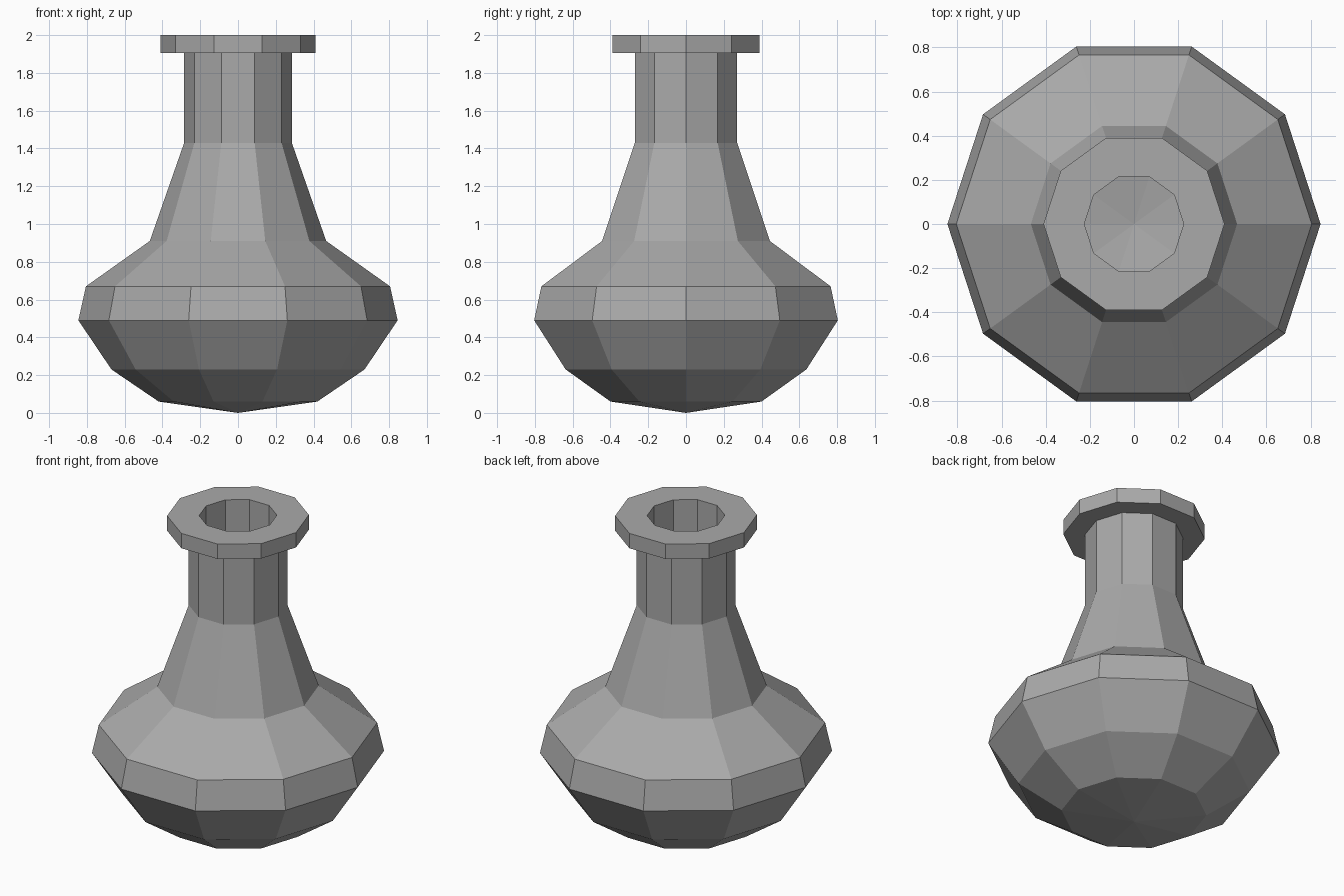
import bpy
import bmesh
from math import cos, sin, tau

SIDES = 10

cube = bpy.data.objects.get("Cube")
if cube:
    bpy.data.objects.remove(cube, do_unlink=True)


def make_material(name, color):
    mat = bpy.data.materials.new(name)
    mat.use_nodes = True
    mat.diffuse_color = color
    mat.node_tree.nodes["Principled BSDF"].inputs["Base Color"].default_value = color
    return mat


def lathe(name, profile, mat):
    """Revolve (radius, height) points; a radius of zero becomes a single tip."""
    bm = bmesh.new()
    rings = []
    for r, z in profile:
        if r == 0:
            rings.append([bm.verts.new((0, 0, z))] * SIDES)
        else:
            rings.append([bm.verts.new((r * cos(tau * i / SIDES), r * sin(tau * i / SIDES), z))
                          for i in range(SIDES)])
    for low, high in zip(rings, rings[1:]):
        for i in range(SIDES):
            j = (i + 1) % SIDES
            corners = dict.fromkeys((low[i], low[j], high[j], high[i]))
            bm.faces.new(list(corners))
    bmesh.ops.recalc_face_normals(bm, faces=bm.faces)
    mesh = bpy.data.meshes.new(name)
    bm.to_mesh(mesh)
    bm.free()
    mesh.materials.append(mat)
    obj = bpy.data.objects.new(name, mesh)
    bpy.context.collection.objects.link(obj)
    return obj


# Outer wall: pointed base, bulb, shoulder, neck
outer = [(0, 0), (0.42, 0.06), (0.67, 0.23), (0.845, 0.49), (0.805, 0.67),
         (0.467, 0.91), (0.285, 1.43), (0.285, 1.905)]

# Flat flanged lip
lip = [(0.41, 1.905), (0.41, 2.0), (0.225, 2.0)]

# Hollow inside, following the outer wall down to the floor
inner = [(0.225, 1.42), (0.40, 0.88), (0.735, 0.635), (0.775, 0.5),
         (0.62, 0.26), (0.39, 0.115), (0, 0.06)]

grey = make_material("plain grey", (0.4, 0.4, 0.4, 1))
lathe("flask", outer + lip + inner, grey)
